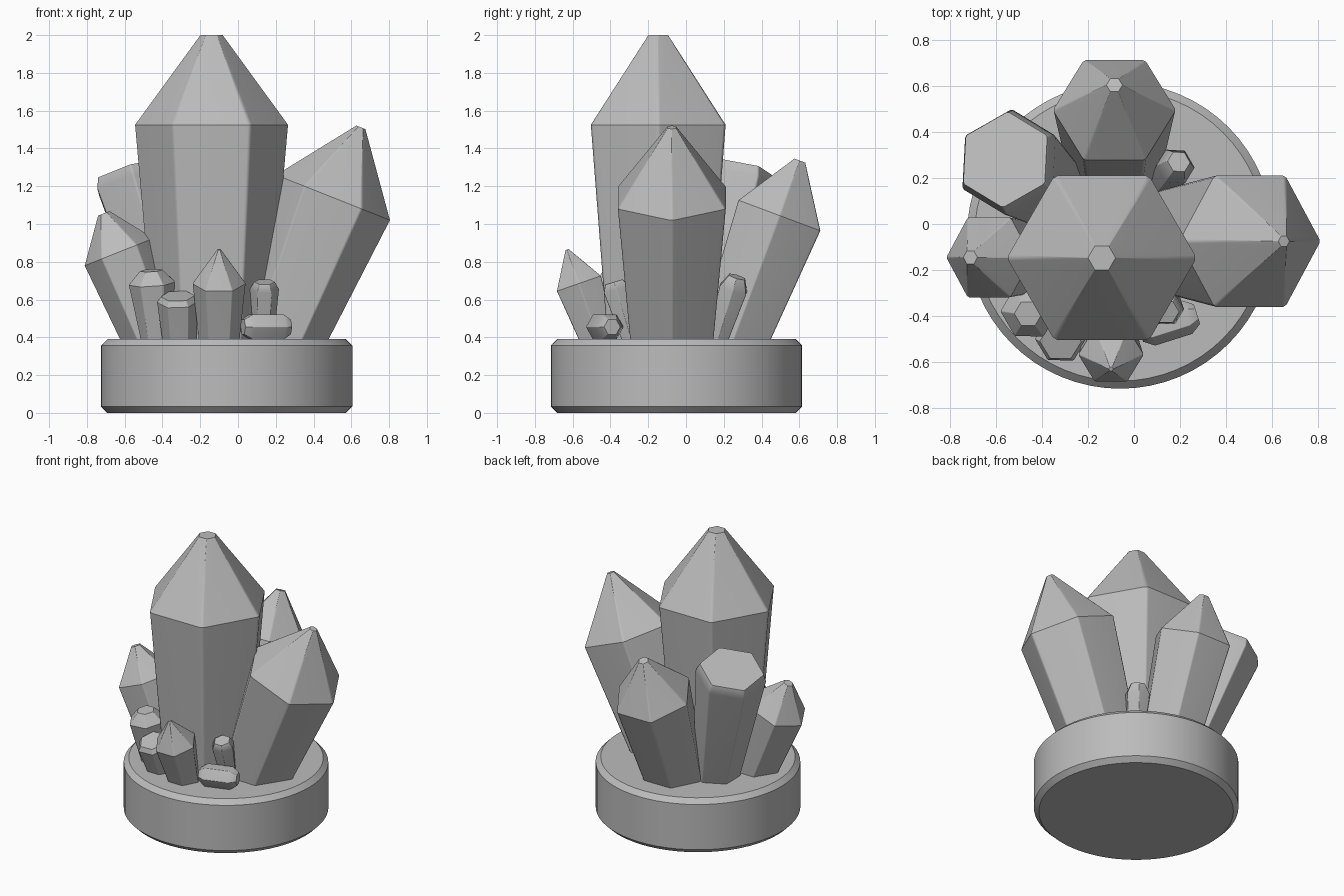
import bpy, bmesh
from math import cos, sin, pi, radians
from mathutils import Vector

old = bpy.data.objects.get("Cube")
if old:
    bpy.data.objects.remove(old, do_unlink=True)

stone = bpy.data.materials.new("stone grey")
stone.use_nodes = True
grey = (0.5, 0.5, 0.5, 1)
stone.diffuse_color = grey
stone.node_tree.nodes["Principled BSDF"].inputs["Base Color"].default_value = grey


def finish(name, bm, angle):
    """Turn a bmesh into a shaded object with clean flat facets."""
    bmesh.ops.recalc_face_normals(bm, faces=bm.faces)
    mesh = bpy.data.meshes.new(name)
    bm.to_mesh(mesh)
    bm.free()
    mesh.materials.append(stone)
    obj = bpy.data.objects.new(name, mesh)
    bpy.context.collection.objects.link(obj)
    bpy.ops.object.select_all(action='DESELECT')
    obj.select_set(True)
    bpy.context.view_layer.objects.active = obj
    bpy.ops.object.shade_smooth_by_angle(angle=radians(angle))
    weighted = obj.modifiers.new("flat facets", 'WEIGHTED_NORMAL')
    weighted.keep_sharp = True
    return obj


def crystal(name, sections, ref=(1, 0, 0), soft=0.035):
    """Loft softened hexagons through (centre, radius) sections along a line."""
    centres = [Vector(c) for c, r in sections]
    axis = (centres[-1] - centres[0]).normalized()
    u = Vector(ref)
    u = (u - axis * u.dot(axis)).normalized()
    v = axis.cross(u)
    bm = bmesh.new()
    rings = []
    for centre, (_, r) in zip(centres, sections):
        corners = [u * cos(i * pi / 3) + v * sin(i * pi / 3) for i in range(6)]
        ring = []
        for i, c in enumerate(corners):
            for near in (corners[i - 1], corners[(i + 1) % 6]):
                ring.append(bm.verts.new(centre + r * c.lerp(near, soft)))
        rings.append(ring)
    for low, high in zip(rings, rings[1:]):
        n = len(low)
        for i in range(n):
            j = (i + 1) % n
            bm.faces.new((low[i], low[j], high[j], high[i]))
    bm.faces.new(rings[0])
    bm.faces.new(rings[-1])
    return finish(name, bm, 33)


def grown(name, root, shoulder, r_root, r_shoulder, tip, r_tip, ref=(1, 0, 0)):
    """Crystal rooted in the base, widening to a shoulder, then a point or cap."""
    a, b = Vector(root), Vector(shoulder)
    axis = (b - a).normalized()
    sink = a - axis * 0.12
    crystal(name, [(sink, r_root * 0.95), (a, r_root), (b, r_shoulder),
                   (b + axis * tip, r_tip)], ref)


# Round base with chamfered rims
bm = bmesh.new()
bmesh.ops.create_cone(bm, cap_ends=True, segments=64, radius1=0.665, radius2=0.665, depth=0.39)
bmesh.ops.translate(bm, verts=bm.verts, vec=(-0.06, -0.05, 0.195))
rims = [e for e in bm.edges if abs(e.verts[0].co.z - e.verts[1].co.z) < 0.01]
bmesh.ops.bevel(bm, geom=rims, offset=0.033, segments=1, affect='EDGES')
finish("round_base", bm, 30)

# Large pointed crystals
grown("main_crystal", (-0.14, -0.147, 0.39), (-0.14, -0.147, 1.525), 0.31, 0.412, 0.475, 0.06)
grown("left_crystal", (0.205, -0.075, 0.39), (0.503, -0.075, 1.14), 0.25, 0.33, 0.40, 0.026)
grown("back_crystal", (-0.085, 0.25, 0.39), (-0.085, 0.4945, 1.045), 0.21, 0.267, 0.31, 0.035)
grown("right_crystal", (-0.445, -0.145, 0.39), (-0.629, -0.145, 0.852), 0.165, 0.2, 0.22, 0.033)

# Flat-topped crystal at the rear
grown("rear_flat_crystal", (-0.31, 0.10, 0.39), (-0.543, 0.268, 1.22), 0.155, 0.235,
      0.06, 0.212, ref=(0, 1, 0))

# Small crystals around the rim
grown("front_point_crystal", (-0.1, -0.464, 0.39), (-0.1, -0.567, 0.685), 0.11, 0.142, 0.19, 0.01)
grown("front_domed_crystal", (-0.435, -0.34, 0.39), (-0.455, -0.38, 0.685), 0.08, 0.125, 0.07, 0.06)
grown("front_short_crystal", (-0.31, -0.43, 0.39), (-0.318, -0.50, 0.59), 0.092, 0.112, 0.03, 0.09)
grown("front_slim_crystal", (0.135, -0.29, 0.39), (0.14, -0.37, 0.655), 0.055, 0.078, 0.04, 0.055)
grown("rear_slim_crystal", (0.12, 0.17, 0.39), (0.18, 0.25, 0.655), 0.06, 0.085, 0.07, 0.05)

# Fallen crystal lying on the base
middle, along = Vector((0.15, -0.43, 0.455)), Vector((0.95, 0.3, 0))
crystal("fallen_crystal", [(middle + along * t, r) for t, r in
                           ((-0.13, 0.045), (-0.085, 0.077), (0.085, 0.077), (0.13, 0.045))],
        ref=(-0.3, 0.95, 0))
